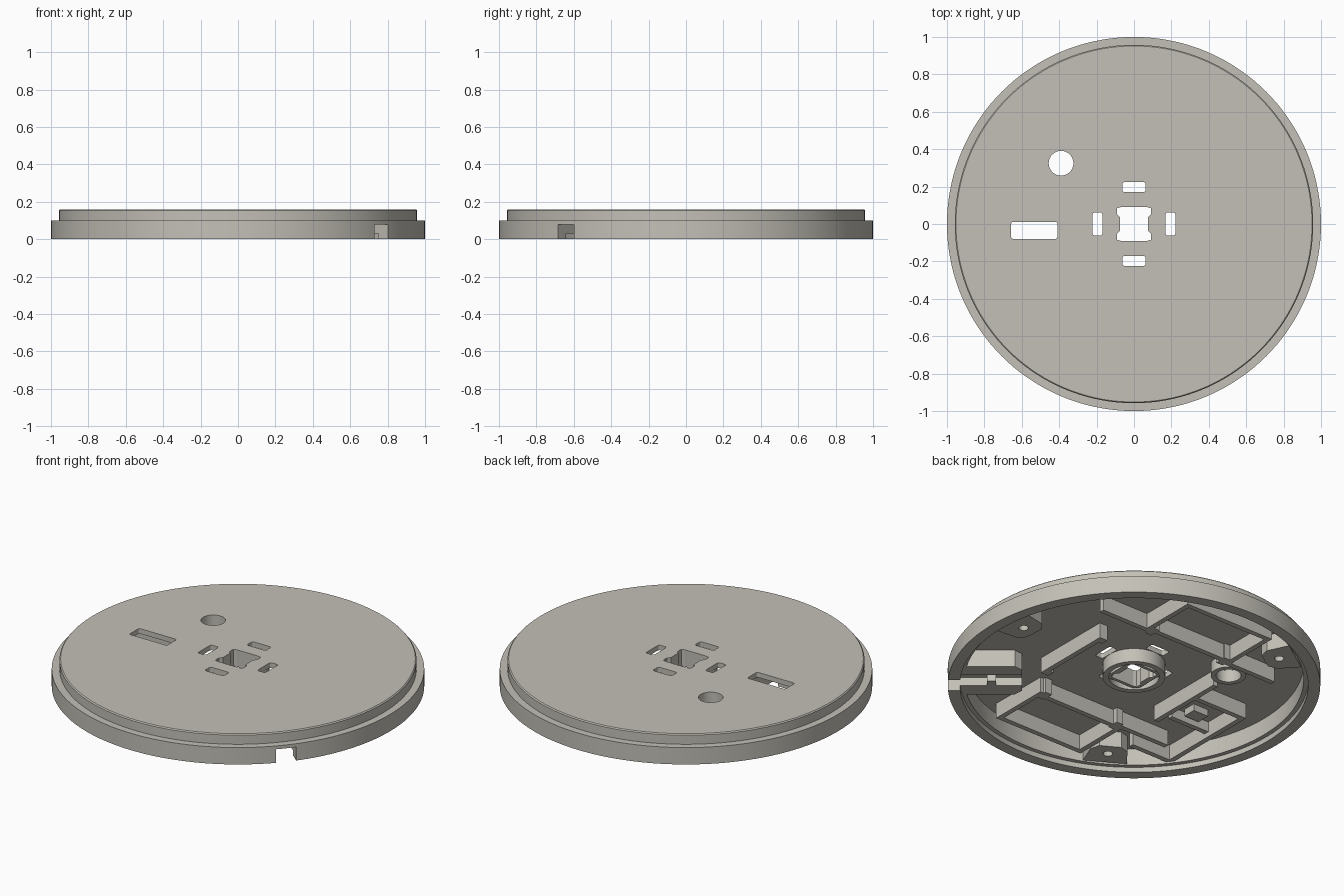
import bpy, bmesh, math
from mathutils import Matrix, Vector

if "Cube" in bpy.data.objects:
    bpy.data.objects.remove(bpy.data.objects["Cube"])

mat = bpy.data.materials.new("warm_grey")
mat.diffuse_color = (0.55, 0.53, 0.475, 1)
mat.use_nodes = True
mat.node_tree.nodes["Principled BSDF"].inputs["Base Color"].default_value = mat.diffuse_color
FLOOR, LOW = 0.13, 0.04   # plate underside, lower edge of ribs


def finish(name, bm):
    bmesh.ops.remove_doubles(bm, verts=bm.verts, dist=1e-5)
    bmesh.ops.recalc_face_normals(bm, faces=bm.faces)
    me = bpy.data.meshes.new(name)
    bm.to_mesh(me)
    bm.free()
    ob = bpy.data.objects.new(name, me)
    bpy.context.collection.objects.link(ob)
    me.materials.append(mat)
    return ob


def activate(ob):
    bpy.ops.object.select_all(action='DESELECT')
    ob.select_set(True)
    bpy.context.view_layer.objects.active = ob


def smooth(ob):
    activate(ob)
    bpy.ops.object.shade_smooth_by_angle(angle=math.radians(30))


def lathe(name, profile, closed=False, at=(0, 0), steps=144):
    bm = bmesh.new()
    vs = [bm.verts.new((r, 0, z)) for r, z in profile]
    es = [bm.edges.new(p) for p in zip(vs, vs[1:])]
    if closed:
        es.append(bm.edges.new((vs[-1], vs[0])))
    bmesh.ops.spin(bm, geom=vs + es, cent=(0, 0, 0), axis=(0, 0, 1),
                   angle=2 * math.pi, steps=steps, use_merge=True)
    bmesh.ops.translate(bm, verts=bm.verts, vec=(at[0], at[1], 0))
    return finish(name, bm)


def tube(name, r0, r1, z0, z1, at=(0, 0)):
    ob = lathe(name, [(r0, z0), (r1, z0), (r1, z1), (r0, z1)], True, at, 64)
    smooth(ob)
    return ob


def prism(name, pts, z0, z1, angle=0.0):
    bm = bmesh.new()
    f = bm.faces.new([bm.verts.new((x, y, z0)) for x, y in pts])
    up = bmesh.ops.extrude_face_region(bm, geom=[f])["geom"]
    bmesh.ops.translate(bm, vec=(0, 0, z1 - z0),
                        verts=[v for v in up if isinstance(v, bmesh.types.BMVert)])
    bm.transform(Matrix.Rotation(angle, 4, 'Z'))
    return finish(name, bm)


def rect(x0, x1, y0, y1, r=0.0):
    if not r:
        return [(x0, y0), (x1, y0), (x1, y1), (x0, y1)]
    pts = []
    for k, (cx, cy) in enumerate([(x1 - r, y1 - r), (x0 + r, y1 - r),
                                  (x0 + r, y0 + r), (x1 - r, y0 + r)]):
        for i in range(5):
            a = (k + i / 4) * math.pi / 2
            pts.append((cx + r * math.cos(a), cy + r * math.sin(a)))
    return pts


def box(name, x0, x1, y0, y1, z0=LOW, z1=FLOOR + 0.004, angle=0.0):
    return prism(name, rect(x0, x1, y0, y1), z0, z1, angle)


def cut(ob, cutters):
    for c in cutters:
        m = ob.modifiers.new("cut", 'BOOLEAN')
        m.object, m.solver = c, 'EXACT'
        activate(ob)
        bpy.ops.object.modifier_apply(modifier=m.name)


# Stepped round cover, hollow underneath
cover = lathe("cover", [(0, .16), (.952, .16), (.958, .154), (.958, .10), (1, .10), (1, 0),
                        (.935, 0), (.935, .03), (.91, .03), (.91, FLOOR), (0, FLOOR)])

# Cutters: keyed centre hole, four slots, long slot, round hole, cable notch
key = [(-.09, -.085), (-.07, -.09), (.07, -.09), (.09, -.085), (.09, -.05), (.075, -.035),
       (.075, .035), (.09, .05), (.09, .085), (.07, .09), (-.07, .09), (-.09, .085),
       (-.09, .05), (-.075, .035), (-.075, -.035), (-.09, -.05)]
holes = [prism("cutter_key", key, -.1, .3)]
for s in (-1, 1):
    holes.append(prism("cutter_slot_x", rect(s * .195 - .026, s * .195 + .026, -.062, .062, .012), -.1, .3))
    holes.append(prism("cutter_slot_y", rect(-.062, .062, s * .197 - .027, s * .197 + .027, .012), -.1, .3))
holes.append(prism("cutter_long", rect(-.657, -.41, -.08, .012, .012), -.1, .3))
bore = [(-.39 + .066 * math.cos(a * math.pi / 24), .325 + .066 * math.sin(a * math.pi / 24))
        for a in range(48)]
holes.append(prism("cutter_round", bore, -.1, .3))
CABLE = math.radians(-40)
notch = box("cutter_notch", .5, 1.2, -.056, .056, -.05, .08, CABLE)
cut(cover, holes + [notch])
smooth(cover)

# Centre ring and keyed sleeve
tube("centre_ring", .135, .168, .05, FLOOR + .004)
sleeve = box("centre_sleeve", -.108, .108, -.108, .108, .06)
cut(sleeve, holes[:1])
tube("round_hole_collar", .067, .095, .06, FLOOR + .004, (-.39, .325))

# Four inner ribs with thick ends
T = .015
for s in (-1, 1):
    box("inner_rib_y", -.25, .25, s * .46 - T, s * .46 + T)
    for e in (-1, 1):
        box("rib_end_y", e * .25 - .022, e * .25 + .022, s * .45 - .035, s * .45 + .035)
    x = .41 if s > 0 else -.385
    box("inner_rib_x", x - T, x + T, -.25, .22)
    for y in (-.25, .2):
        box("rib_end_x", x - .022 * (s > 0) - T, x + T, y - .022, y + .022)

# Bay walls: side walls, end walls and outward returns
for sy in (-1, 1):
    y0, y1 = sorted((sy * .43, sy * .79))
    for sx in (-1, 1):
        box("bay_side_wall", sx * .28 - T, sx * .28 + T, y0, y1)
        if (sx, sy) != (1, -1):
            x0, x1 = sorted((sx * .28, sx * .6))
            box("bay_return_wall", x0, x1, sy * .445 - T, sy * .445 + T)
    box("bay_end_wall", -.295, .295, sy * .785 - T, sy * .785 + T)

# Compartment around the long slot
box("compartment_outer_wall", -.735, -.705, -.56, .06)
box("compartment_end_wall", -.735, -.40, .03, .06)
box("compartment_far_wall", -.735, -.45, -.575, -.545)
box("compartment_divider", -.705, -.45, -.25, -.22, .07)
box("compartment_step", -.62, -.52, -.20, -.12, .09)

# Cable block with an open channel
block = prism("cable_block", [(.60, -.11), (.64, -.15), (.915, -.15), (.925, 0), (.915, .15),
                              (.64, .15), (.60, .11)], .03, FLOOR + .004, CABLE)
cut(block, [notch])
box("cable_clip", .74, .79, -.057, -.01, .03, .085, CABLE)

# Three screw mounts near the rim
for deg in (3, 124, 240):
    a = math.radians(deg)
    mount = prism("screw_mount", [(.73, -.06), (.77, -.10), (.90, -.12), (.90, .12),
                                  (.77, .10), (.73, .06)], .035, FLOOR + .004, a)
    pts = [(.81 + .026 * math.cos(i * math.pi / 8), .026 * math.sin(i * math.pi / 8)) for i in range(16)]
    pilot = prism("cutter_pilot", pts, -.05, .11, a)
    cut(mount, [pilot])
    bpy.data.objects.remove(pilot)

for c in holes + [notch]:
    bpy.data.objects.remove(c)
